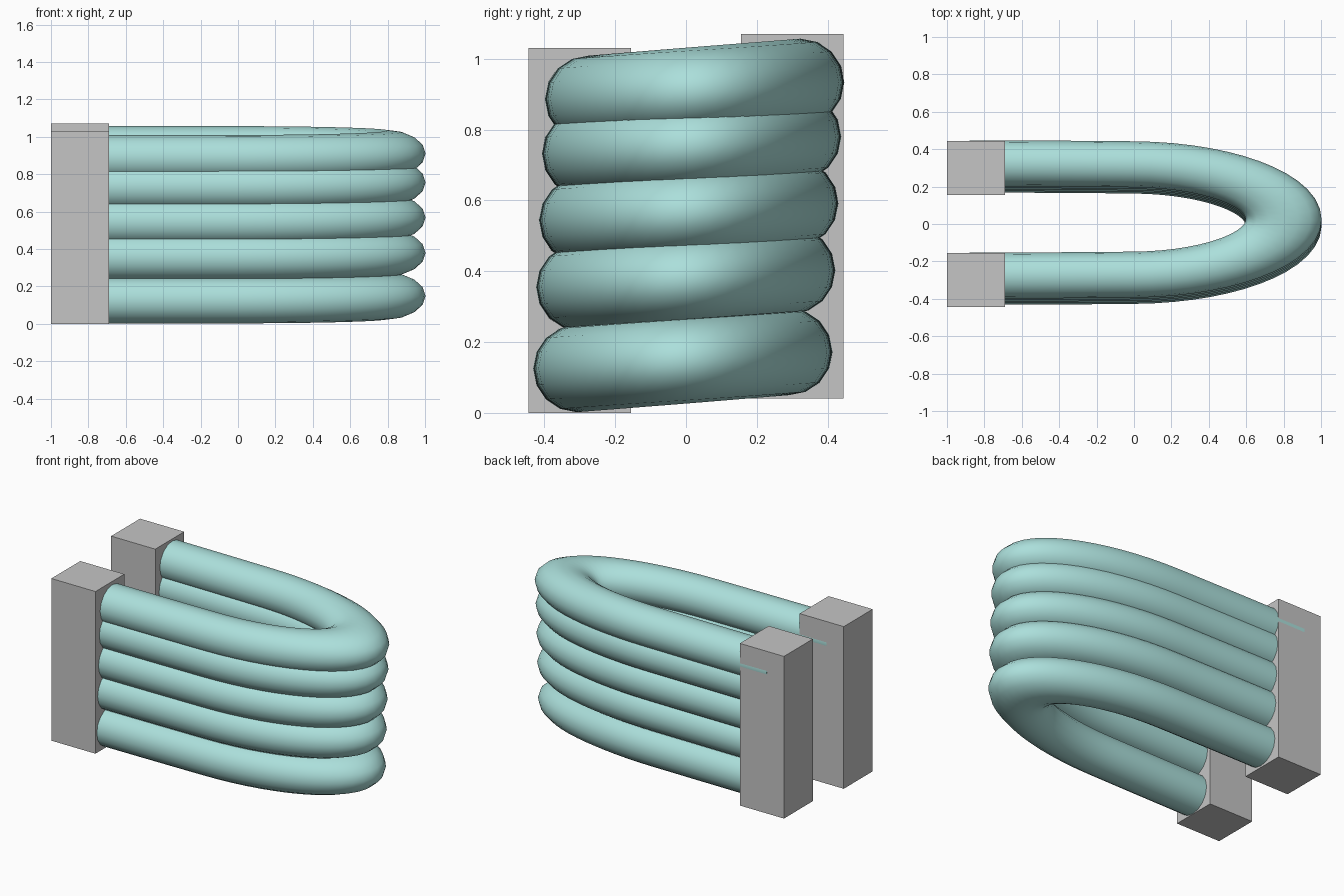
import bpy
from mathutils import Vector

cube = bpy.data.objects.get("Cube")
if cube:
    bpy.data.objects.remove(cube)


def make_material(name, color):
    mat = bpy.data.materials.new(name)
    mat.use_nodes = True
    mat.diffuse_color = color
    mat.node_tree.nodes["Principled BSDF"].inputs["Base Color"].default_value = color
    return mat


teal = make_material("pale teal", (0.41, 0.74, 0.71, 1))
grey = make_material("light grey", (0.56, 0.56, 0.56, 1))

# The bend is a round pipe stretched lengthwise, so it widens at the tip
STRETCH = 1.65
RADIUS = 0.123
TILT = 0.08
KAPPA = 0.55


def add_tube(name, y_shift, z_mid):
    """U-shaped pipe that climbs from the front leg to the back leg."""
    def point(x, y):
        return Vector((x / STRETCH, y + y_shift, z_mid + TILT * y))

    half, tip, end = 0.295, 0.8, -0.88
    bend = tip * KAPPA
    # Each knot: position, incoming handle, outgoing handle
    knots = [
        ((end, -half - 0.005), (end - 0.2, -half - 0.005), (-0.6, -half - 0.005)),
        ((0, -half), (-0.3, -half - 0.003), (bend, -half + 0.004)),
        ((tip, 0), (tip, -half * KAPPA), (tip, half * KAPPA)),
        ((0, half), (bend, half - 0.004), (-0.3, half + 0.003)),
        ((end, half + 0.005), (-0.6, half + 0.005), (end - 0.2, half + 0.005)),
    ]
    curve = bpy.data.curves.new(name + "_path", "CURVE")
    curve.dimensions = "3D"
    curve.twist_mode = "Z_UP"
    curve.resolution_u = 14
    curve.bevel_depth = RADIUS
    curve.bevel_resolution = 6
    curve.use_fill_caps = True
    spline = curve.splines.new("BEZIER")
    spline.bezier_points.add(len(knots) - 1)
    for bp, (pos, left, right) in zip(spline.bezier_points, knots):
        bp.handle_left_type = bp.handle_right_type = "FREE"
        bp.co = point(*pos)
        bp.handle_left = point(*left)
        bp.handle_right = point(*right)

    # Turn the path into a mesh and stretch it
    path = bpy.data.objects.new(name + "_path", curve)
    bpy.context.collection.objects.link(path)
    graph = bpy.context.evaluated_depsgraph_get()
    mesh = bpy.data.meshes.new_from_object(path.evaluated_get(graph))
    bpy.data.objects.remove(path)
    for v in mesh.vertices:
        v.co.x *= STRETCH
    mesh.materials.clear()
    mesh.materials.append(teal)
    tube = bpy.data.objects.new(name, mesh)
    bpy.context.collection.objects.link(tube)
    bpy.ops.object.select_all(action="DESELECT")
    tube.select_set(True)
    bpy.context.view_layer.objects.active = tube
    bpy.ops.object.shade_smooth_by_angle(angle=0.8)


def add_block(name, low, high):
    low, high = Vector(low), Vector(high)
    bpy.ops.mesh.primitive_cube_add(size=1, location=(low + high) / 2)
    block = bpy.context.object
    block.name = name
    block.scale = high - low
    block.data.materials.append(grey)


# Five stacked tubes, each leaning slightly further back
for i, z in enumerate((0.149, 0.379, 0.568, 0.756, 0.91)):
    add_tube(f"tube_{i + 1}", -0.009 + 0.0083 * i, z)

# End blocks
add_block("front_end_block", (-1, -0.445, 0), (-0.69, -0.155, 1.03))
add_block("back_end_block", (-1, 0.155, 0.04), (-0.69, 0.445, 1.07))
